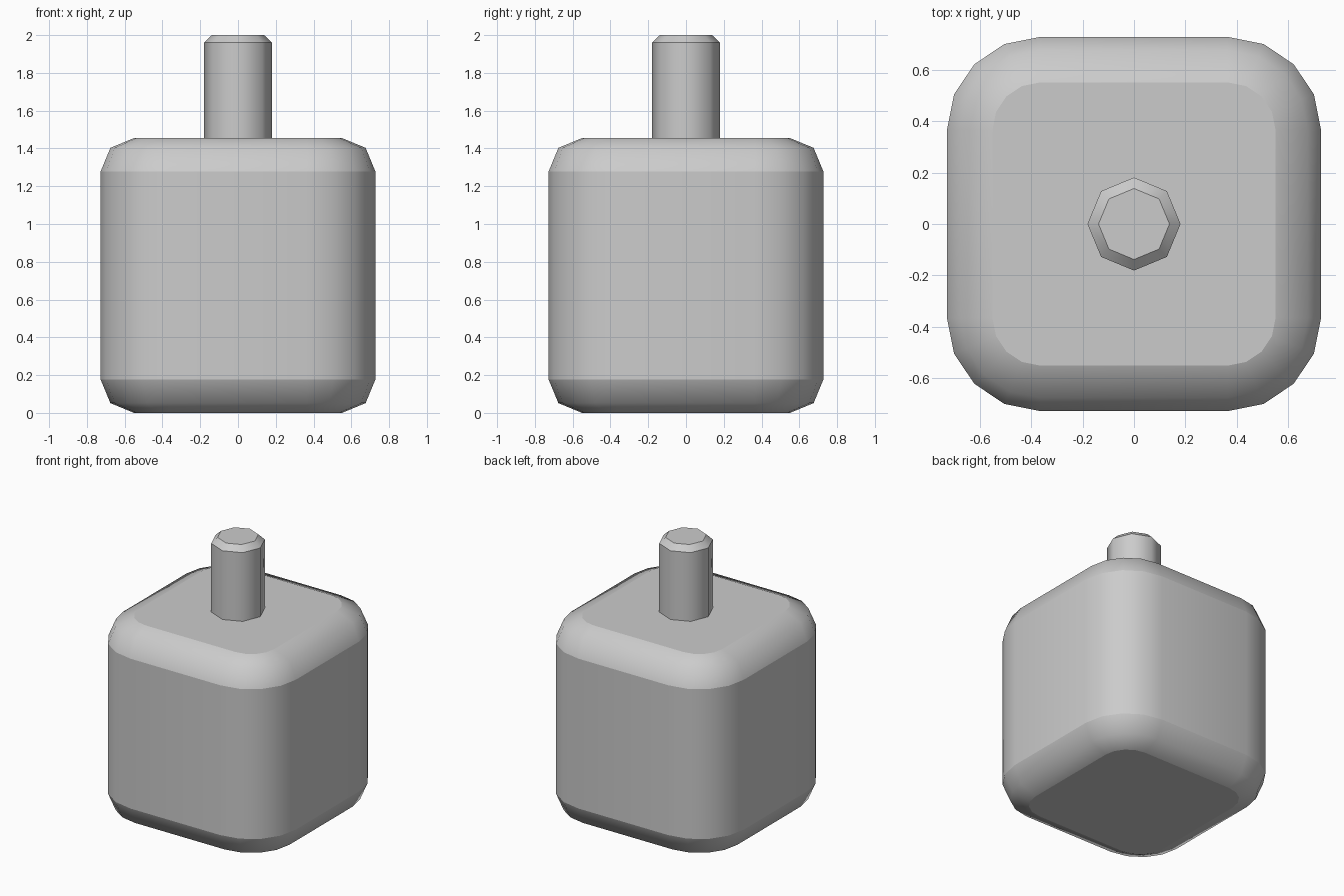
import bpy
import bmesh
from math import cos, sin, pi

cube = bpy.data.objects.get("Cube")
if cube:
    bpy.data.objects.remove(cube, do_unlink=True)

GREY = (0.6, 0.6, 0.6, 1)
grey = bpy.data.materials.new("plain grey")
grey.use_nodes = True
grey.diffuse_color = GREY
grey.node_tree.nodes["Principled BSDF"].inputs["Base Color"].default_value = GREY


def rounded_square(core, radius, z, steps=4):
    """Outline of a square with rounded corners, counter-clockwise."""
    points = []
    for corner in range(4):
        mid = pi / 4 + corner * pi / 2
        cx = core * (1 if cos(mid) > 0 else -1)
        cy = core * (1 if sin(mid) > 0 else -1)
        for i in range(steps + 1):
            a = corner * pi / 2 + i * pi / 2 / steps
            points.append((cx + radius * cos(a), cy + radius * sin(a), z))
    return points


def octagon(radius, z):
    return [(radius * cos(i * pi / 4), radius * sin(i * pi / 4), z) for i in range(8)]


def loft(name, rings, sharp_rings):
    """Skin stacked rings, cap both ends, smooth all but the chosen rings."""
    bm = bmesh.new()
    loops = [[bm.verts.new(p) for p in ring] for ring in rings]
    n = len(loops[0])
    for low, high in zip(loops, loops[1:]):
        for i in range(n):
            j = (i + 1) % n
            bm.faces.new((low[i], low[j], high[j], high[i]))
    bm.faces.new(loops[0][::-1])
    bm.faces.new(loops[-1])
    for face in bm.faces:
        face.smooth = True
    for k in sharp_rings:
        for i in range(n):
            bm.edges.get((loops[k][i], loops[k][(i + 1) % n])).smooth = False
    mesh = bpy.data.meshes.new(name)
    bm.to_mesh(mesh)
    bm.free()
    mesh.materials.append(grey)
    obj = bpy.data.objects.new(name, mesh)
    bpy.context.collection.objects.link(obj)
    return obj


# Body: rounded block with a two-step bevel around top and bottom
HEIGHT, CORE, ROUND, BEVEL = 1.455, 0.365, 0.3625, 0.177
lower = []
upper = []
for i in range(3):
    a = i * pi / 4
    radius = ROUND - BEVEL * (1 - sin(a))
    rise = BEVEL * (1 - cos(a))
    lower.append(rounded_square(CORE, radius, rise))
    upper.insert(0, rounded_square(CORE, radius, HEIGHT - rise))
loft("body", lower + upper, (0, 2, 3, 5))

# Stem: eight-sided post with a chamfered tip
loft("stem", [octagon(0.181, HEIGHT - 0.05), octagon(0.181, 1.96),
              octagon(0.138, 2.0)], (0, 1, 2))
